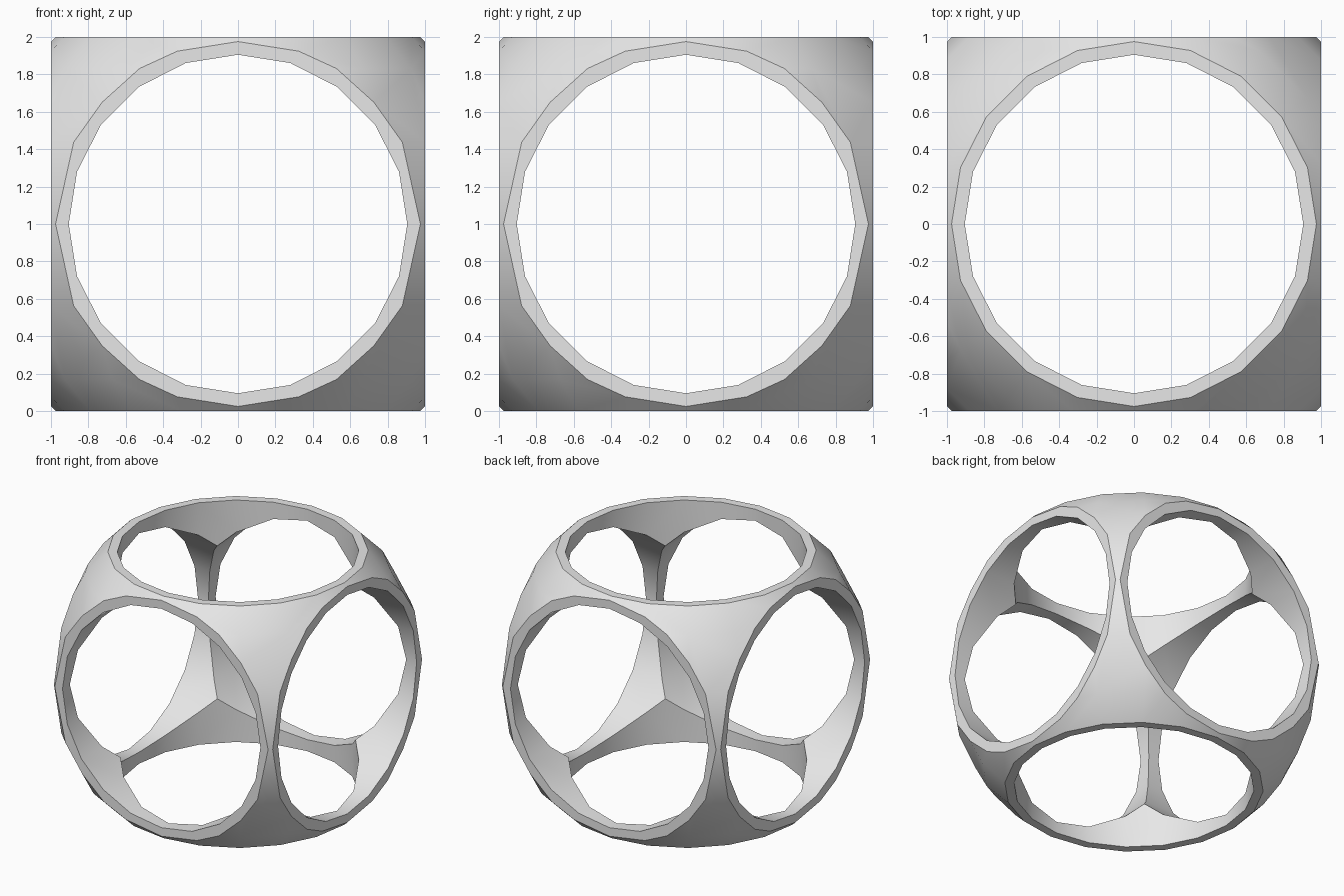
import bpy
import math

RADIUS = math.sqrt(2)   # sphere passes close to the cube's edge midpoints
BORE = 0.905            # radius of the three round holes
SIDES = 20

default_cube = bpy.data.objects.get("Cube")
if default_cube:
    bpy.data.objects.remove(default_cube, do_unlink=True)

# Single grey material
grey = bpy.data.materials.new("light grey")
grey.use_nodes = True
color = (0.8, 0.8, 0.8, 1.0)
grey.diffuse_color = color
grey.node_tree.nodes["Principled BSDF"].inputs["Base Color"].default_value = color


def cut(target, cutter, operation):
    """Apply a boolean to the target and remove the cutter."""
    cutter.hide_render = True
    mod = target.modifiers.new(operation.lower(), "BOOLEAN")
    mod.operation = operation
    mod.solver = "EXACT"
    mod.object = cutter
    bpy.context.view_layer.objects.active = target
    bpy.ops.object.modifier_apply(modifier=mod.name)
    bpy.data.objects.remove(cutter, do_unlink=True)


# Faceted ball
bpy.ops.mesh.primitive_uv_sphere_add(
    segments=SIDES, ring_count=SIDES // 2, radius=RADIUS, location=(0, 0, 1))
frame = bpy.context.object
frame.name = "rounded_cube_frame"

# Flatten its six sides
bpy.ops.mesh.primitive_cube_add(size=2, location=(0, 0, 1))
cut(frame, bpy.context.object, "INTERSECT")

# Bore a round hole through along each axis
quarter = math.pi / 2
for rotation in ((0, 0, 0), (quarter, 0, 0), (0, quarter, 0)):
    bpy.ops.mesh.primitive_cylinder_add(
        vertices=SIDES, radius=BORE, depth=4, location=(0, 0, 1), rotation=rotation)
    cut(frame, bpy.context.object, "DIFFERENCE")

# Smooth curved surfaces, crisp rims
frame.data.materials.clear()
frame.data.materials.append(grey)
bpy.ops.object.select_all(action="DESELECT")
frame.select_set(True)
bpy.context.view_layer.objects.active = frame
bpy.ops.object.shade_smooth_by_angle(angle=math.radians(30))
